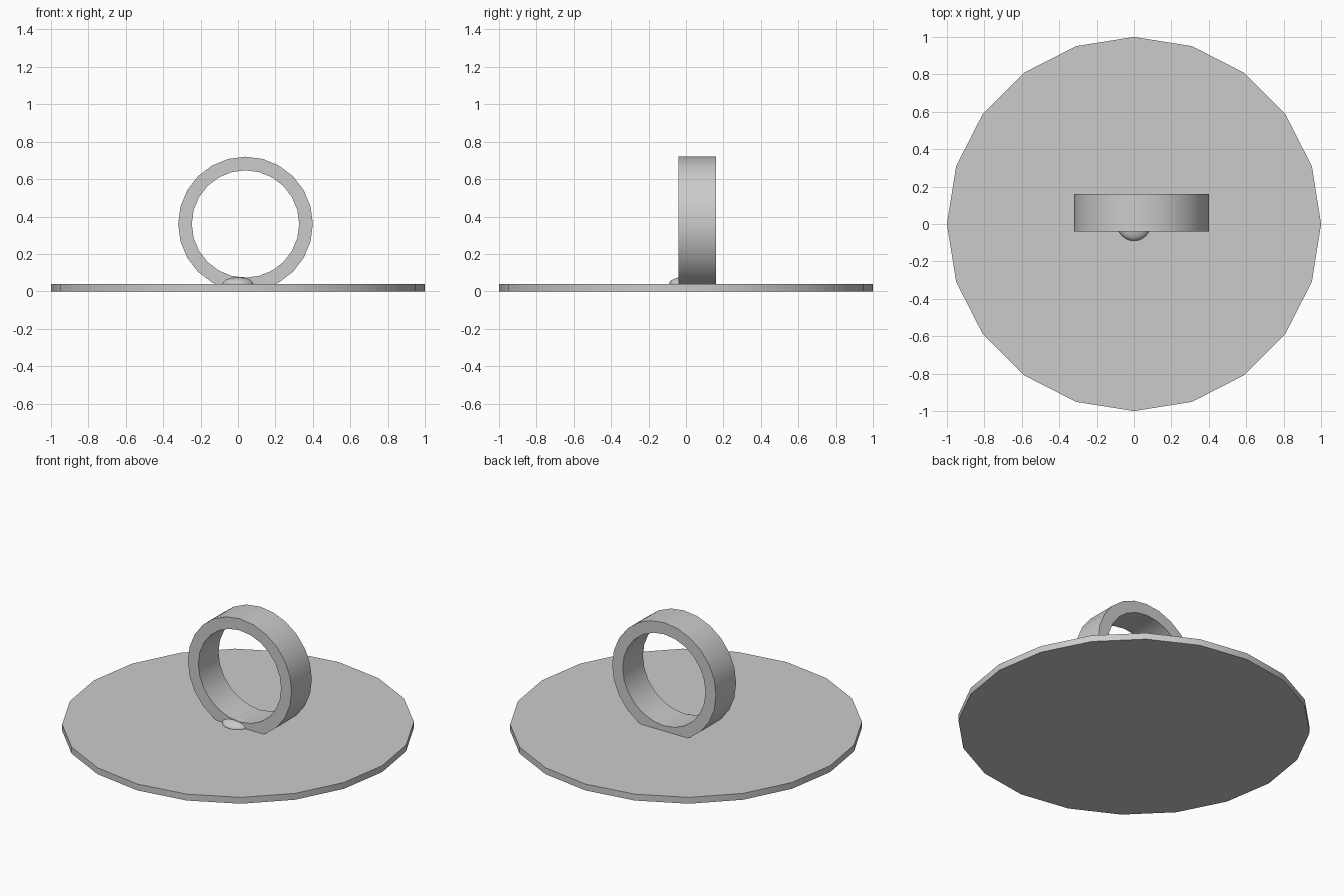
import bpy
import bmesh
import math
from mathutils import Matrix

cube = bpy.data.objects.get("Cube")
if cube:
    bpy.data.objects.remove(cube, do_unlink=True)

GREY = (0.6, 0.6, 0.6, 1)
grey = bpy.data.materials.new("plain grey")
grey.use_nodes = True
grey.diffuse_color = GREY
grey.node_tree.nodes["Principled BSDF"].inputs["Base Color"].default_value = GREY


def finish(name, bm):
    """Turn a bmesh into a shaded, coloured object."""
    bmesh.ops.recalc_face_normals(bm, faces=bm.faces)
    mesh = bpy.data.meshes.new(name)
    bm.to_mesh(mesh)
    bm.free()
    mesh.materials.append(grey)
    obj = bpy.data.objects.new(name, mesh)
    bpy.context.collection.objects.link(obj)
    bpy.ops.object.select_all(action="DESELECT")
    obj.select_set(True)
    bpy.context.view_layer.objects.active = obj
    bpy.ops.object.shade_smooth_by_angle(angle=math.radians(30))
    return obj


# Round base plate with a vertex on each axis
BASE_TOP = 0.04
SIDES = 20
bm = bmesh.new()
rim = [bm.verts.new((math.cos(a), math.sin(a), 0))
       for a in (math.tau * i / SIDES for i in range(SIDES))]
plate = bm.faces.new(rim)
top = bmesh.ops.extrude_face_region(bm, geom=[plate], use_keep_orig=True)["geom"]
bmesh.ops.translate(bm, vec=(0, 0, BASE_TOP),
                    verts=[v for v in top if isinstance(v, bmesh.types.BMVert)])
finish("base_plate", bm)

# Upright ring: a rectangular section spun about the y axis, sunk into the plate
OUTER, INNER, FRONT, BACK = 0.36, 0.287, -0.04, 0.16
bm = bmesh.new()
section = [bm.verts.new((0.04, y, 0.36 + r))
           for r, y in ((INNER, FRONT), (OUTER, FRONT), (OUTER, BACK), (INNER, BACK))]
edges = [bm.edges.new((section[i], section[(i + 1) % 4])) for i in range(4)]
bmesh.ops.spin(bm, geom=section + edges, cent=(0.04, 0, 0.36), axis=(0, 1, 0),
               angle=math.tau, steps=24, use_merge=True)
bmesh.ops.remove_doubles(bm, verts=bm.verts, dist=0.0001)
finish("ring", bm)

# Small flattened dome at the foot of the ring
bm = bmesh.new()
bmesh.ops.create_uvsphere(bm, u_segments=24, v_segments=16, radius=1,
                          matrix=Matrix.Translation((0, 0, BASE_TOP))
                          @ Matrix.Diagonal((0.09, 0.09, 0.038, 1)))
finish("dome", bm)
